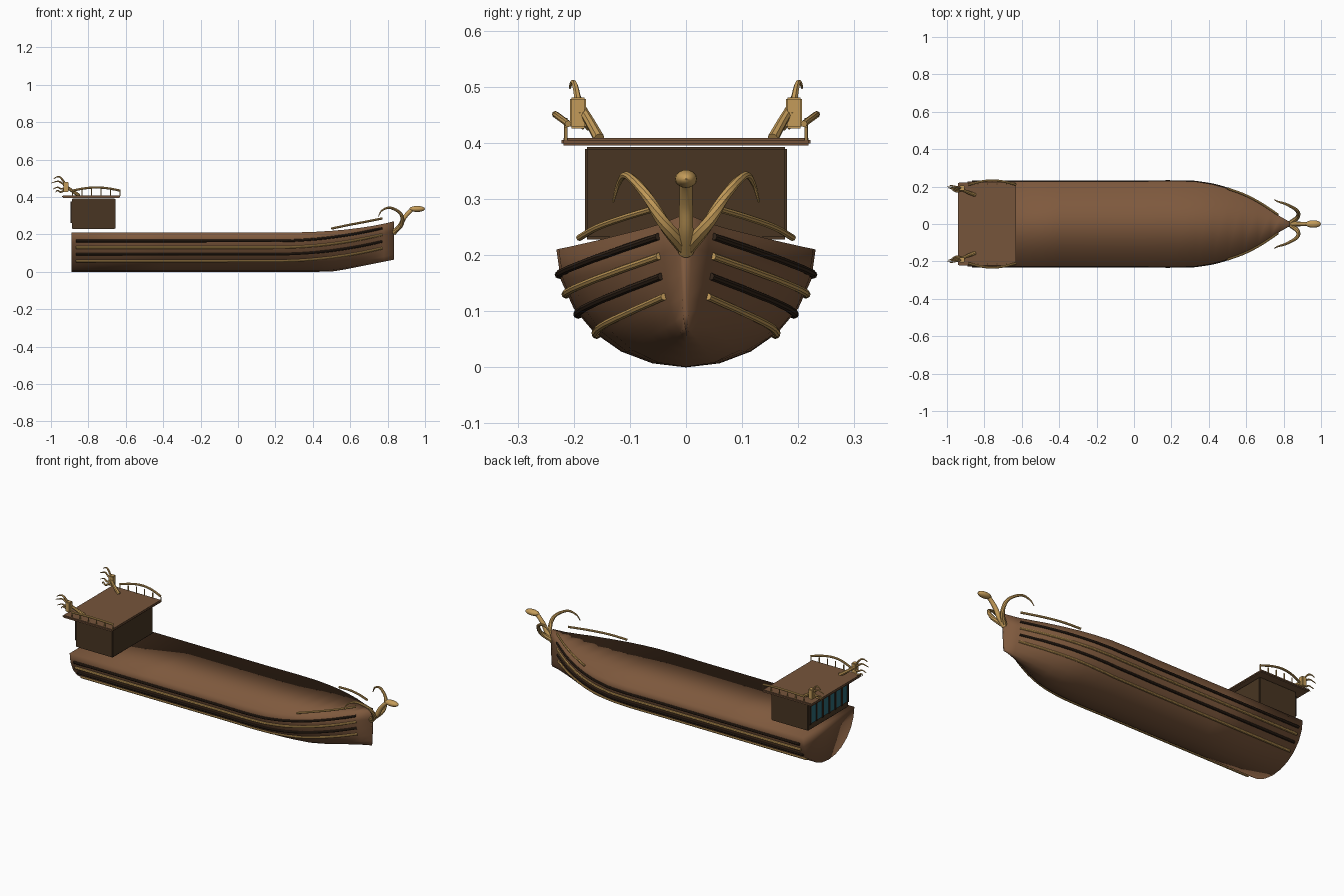
import bpy, bmesh, math
from mathutils import Vector

if "Cube" in bpy.data.objects:
    bpy.data.objects.remove(bpy.data.objects["Cube"])


def mat(name, rgb):
    m = bpy.data.materials.new(name)
    m.diffuse_color = (*rgb, 1)
    m.use_nodes = True
    m.node_tree.nodes["Principled BSDF"].inputs["Base Color"].default_value = m.diffuse_color
    return m


BROWN = mat("hull_brown", (0.21, 0.10, 0.047))
ROOF = mat("roof_brown", (0.18, 0.09, 0.043))
CABIN = mat("cabin_brown", (0.065, 0.036, 0.016))
DARK = mat("dark_timber", (0.032, 0.018, 0.010))
GOLD = mat("gold_trim", (0.55, 0.33, 0.10))
GLASS = mat("teal_glass", (0.025, 0.14, 0.18))


def finish(name, bm, mats, smooth=True):
    me = bpy.data.meshes.new(name)
    bm.to_mesh(me)
    bm.free()
    ob = bpy.data.objects.new(name, me)
    bpy.context.collection.objects.link(ob)
    for m in mats:
        me.materials.append(m)
    if smooth:
        bpy.ops.object.select_all(action='DESELECT')
        ob.select_set(True)
        bpy.context.view_layer.objects.active = ob
        bpy.ops.object.shade_smooth_by_angle(angle=math.radians(40))
    return ob


def box(name, x, y, z, m, bevel=0.0):
    bm = bmesh.new()
    bmesh.ops.create_cube(bm, size=1)
    for v in bm.verts:
        v.co = [lo + (c + 0.5) * (hi - lo) for c, (lo, hi) in zip(v.co, (x, y, z))]
    if bevel:
        bmesh.ops.bevel(bm, geom=bm.edges[:], offset=bevel, segments=2, affect='EDGES')
    return finish(name, bm, [m], False)


def tube(name, pts, r0, r1, m, spline='POLY', sides=8):
    """Sweep a tapering round section along a path."""
    if spline == 'SMOOTH':
        p = [Vector(q) for q in pts]
        p = [p[0] * 2 - p[1]] + p + [p[-1] * 2 - p[-2]]
        pts = []
        for i in range(1, len(p) - 2):
            a, b, c, d = p[i - 1:i + 3]
            for k in range(6):
                t = k / 6
                pts.append(0.5 * (2 * b + (c - a) * t + (2 * a - 5 * b + 4 * c - d) * t * t
                                  + (3 * b - a - 3 * c + d) * t ** 3))
        pts.append(p[-2])
    pts = [Vector(q) for q in pts]
    bm, rings, n = bmesh.new(), [], len(pts)
    for i, q in enumerate(pts):
        d = (pts[min(i + 1, n - 1)] - pts[max(i - 1, 0)]).normalized()
        ref = Vector((0, 0, 1)) if abs(d.z) < 0.9 else Vector((1, 0, 0))
        u = d.cross(ref).normalized()
        w = u.cross(d)
        r = r0 + (r1 - r0) * i / (n - 1)
        rings.append([bm.verts.new(q + r * (math.cos(a) * u + math.sin(a) * w))
                      for a in (math.tau * k / sides for k in range(sides))])
    for a, b in zip(rings, rings[1:]):
        for k in range(sides):
            bm.faces.new((a[k], a[(k + 1) % sides], b[(k + 1) % sides], b[k]))
    bm.faces.new(rings[0])
    bm.faces.new(rings[-1])
    bmesh.ops.recalc_face_normals(bm, faces=bm.faces[:])
    return finish(name, bm, [m])


# Hull stations: x, half width, keel height, rim height
ST = [(-0.89, 0.228, 0, 0.21), (-0.4, 0.228, 0, 0.21), (0.05, 0.228, 0, 0.21),
      (0.2, 0.231, 0, 0.21), (0.33, 0.227, 0, 0.211), (0.42, 0.212, 0, 0.214),
      (0.5, 0.19, 0.001, 0.219), (0.58, 0.159, 0.014, 0.226), (0.66, 0.119, 0.030, 0.236),
      (0.73, 0.075, 0.044, 0.247), (0.78, 0.041, 0.054, 0.257), (0.835, 0.010, 0.065, 0.27)]


def station(x):
    for a, b in zip(ST, ST[1:]):
        if x <= b[0]:
            t = (x - a[0]) / (b[0] - a[0])
            return [p + (q - p) * t for p, q in zip(a, b)]
    return ST[-1]


def hull_y(x, z):
    _, w, k, t = station(x)
    s = min(1, max(0, (t - z) / (t - k)))
    return w * math.sqrt(1 - s * s)


# Closed hull with half-elliptic sections, deck at the rim, softly shaded all over
bm = bmesh.new()
rows = []
for x, w, k, t in ST:
    rows.append([bm.verts.new((x, w * math.cos(a), t - (t - k) * math.sin(a)))
                 for a in (math.pi * j / 12 for j in range(13))])
for a, b in zip(rows, rows[1:]):
    for j in range(13):
        n = (j + 1) % 13
        bm.faces.new((a[j], a[n], b[n], b[j]))
bm.faces.new(rows[0])
bm.faces.new(rows[-1])
bmesh.ops.recalc_face_normals(bm, faces=bm.faces[:])
for f in bm.faces:
    f.smooth = True
finish("hull", bm, [BROWN], False)

# Cabin, roof and stern windows
box("cabin", (-0.888, -0.655), (-0.18, 0.18), (0.228, 0.393), CABIN, 0.004)
box("roof", (-0.94, -0.63), (-0.222, 0.222), (0.395, 0.409), ROOF, 0.004)
for i in range(6):
    y = -0.14 + 0.056 * i
    box("window_pane", (-0.893, -0.886), (y - 0.02, y + 0.02), (0.265, 0.372), GLASS)
for i in range(7):
    y = -0.168 + 0.056 * i
    box("window_post", (-0.896, -0.887), (y - 0.005, y + 0.005), (0.262, 0.375), DARK)

for s in (-1, 1):
    # Wales along the hull, alternating dark and gold
    for z0, m, name in ((0.165, DARK, "dark_wale"), (0.13, GOLD, "gold_wale"),
                        (0.094, DARK, "dark_wale"), (0.058, GOLD, "gold_wale")):
        pts = []
        for i in range(34):
            x = -0.865 + 1.635 * i / 33
            z = z0 + 0.068 * max(0, (x - 0.2) / 0.57) ** 2
            pts.append((x, s * (hull_y(x, z) + 0.002), z))
        tube(name, pts, 0.0075, 0.0065, m)

    # Bow rail
    tube("bow_rail", [(0.5, s * 0.19, 0.231), (0.59, s * 0.157, 0.25),
                      (0.68, s * 0.11, 0.267), (0.77, s * 0.05, 0.285)],
         0.006, 0.006, GOLD, 'SMOOTH')

    # Tusk beside the figurehead
    tube("tusk", [(0.83, 0, 0.21), (0.875, s * 0.038, 0.255), (0.87, s * 0.073, 0.31),
                  (0.815, s * 0.105, 0.342), (0.77, s * 0.12, 0.328), (0.75, s * 0.13, 0.295)],
         0.014, 0.002, GOLD, 'SMOOTH')

    # Roof rail bowed outward, with upright posts
    rail = []
    for i in range(11):
        t = i / 10
        b = math.sin(math.pi * t)
        rail.append((-0.885 + 0.255 * t, s * (0.21 + 0.023 * b), 0.434 + 0.017 * b))
    tube("roof_rail", rail, 0.006, 0.006, GOLD)
    for p in rail[::2]:
        tube("rail_post", [(p[0], s * 0.214, 0.405), (p[0], s * 0.214, p[2] - 0.006)],
             0.003, 0.003, GOLD, sides=6)

    # Stern ornament: arm, block and curved claws
    tube("stern_arm", [(-0.85, s * 0.155, 0.408), (-0.89, s * 0.17, 0.435),
                       (-0.93, s * 0.188, 0.465)], 0.010, 0.008, GOLD)
    box("stern_block", (-0.933, -0.905), sorted((s * 0.178, s * 0.207)),
        (0.426, 0.481), GOLD, 0.003)
    for dy, dz, tip in ((0.203, 0.508, -0.985), (0.195, 0.484, -0.998),
                        (0.188, 0.452, -0.99), (0.18, 0.435, -0.975)):
        tube("stern_claw", [(-0.91, s * 0.188, 0.45), (-0.945, s * (dy - 0.006), dz - 0.008),
                            (-0.965, s * dy, dz), (tip, s * (dy + 0.004), dz - 0.010)],
             0.007, 0.002, GOLD, 'SMOOTH', 6)

# Figurehead neck and head
tube("figurehead_neck", [(0.83, 0, 0.205), (0.865, 0, 0.245), (0.89, 0, 0.29),
                         (0.925, 0, 0.328), (0.95, 0, 0.336)], 0.014, 0.010, GOLD, 'SMOOTH', 10)
bm = bmesh.new()
bmesh.ops.create_uvsphere(bm, u_segments=16, v_segments=10, radius=1)
for v in bm.verts:
    v.co = (0.958 + v.co.x * 0.042, v.co.y * 0.02, 0.336 + v.co.z * 0.016)
finish("figurehead_head", bm, [GOLD])
